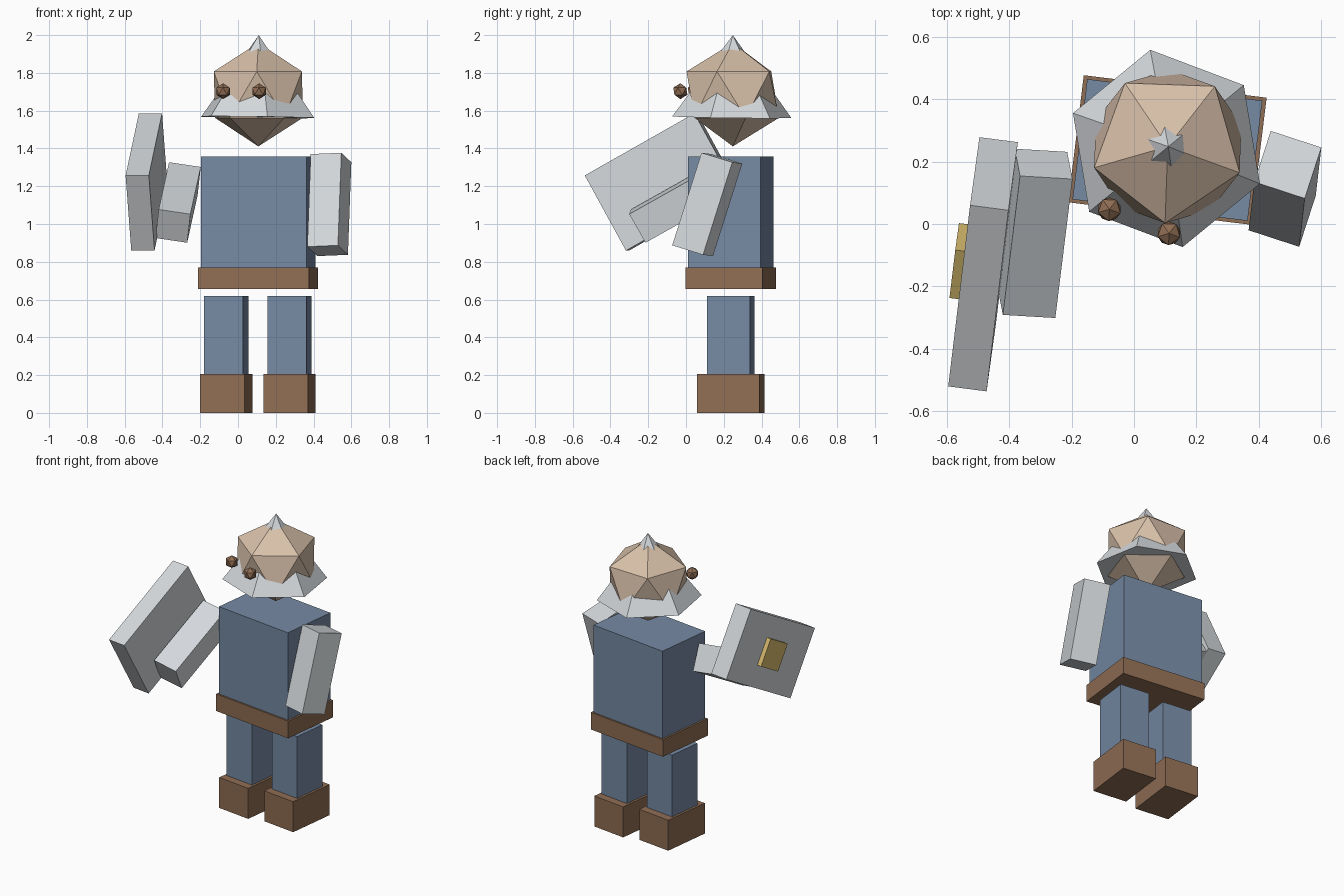
import bpy, bmesh
from math import radians
from mathutils import Matrix, Vector

cube = bpy.data.objects.get("Cube")
if cube:
    bpy.data.objects.remove(cube, do_unlink=True)


def material(name, r, g, b):
    m = bpy.data.materials.new(name)
    m.use_nodes = True
    m.diffuse_color = (r, g, b, 1)
    m.node_tree.nodes["Principled BSDF"].inputs["Base Color"].default_value = (r, g, b, 1)
    return m


blue = material("cloth blue", 0.18, 0.255, 0.37)
brown = material("leather brown", 0.28, 0.156, 0.089)
skin = material("skin tan", 0.69, 0.53, 0.40)
grey = material("steel grey", 0.66, 0.69, 0.715)
gold = material("gold", 0.68, 0.50, 0.155)

TURN = Matrix.Rotation(radians(-7), 4, "Z")


def finish(name, bm, mat):
    bmesh.ops.recalc_face_normals(bm, faces=bm.faces)
    mesh = bpy.data.meshes.new(name)
    bm.to_mesh(mesh)
    bm.free()
    mesh.materials.append(mat)
    obj = bpy.data.objects.new(name, mesh)
    bpy.context.collection.objects.link(obj)
    return obj


def block(name, mat, x, width, depth, bottom, top):
    """Upright box, turned with the body."""
    size = Matrix.Diagonal((width, depth, top - bottom, 1))
    bm = bmesh.new()
    bmesh.ops.create_cube(bm, size=1, matrix=TURN @ size)
    finish(name, bm, mat).location = (x, 0.237, (bottom + top) / 2)


def tilted_box(name, mat, corner, u, v, w):
    """Box spanned by three edges from one corner."""
    u, v, w = Vector(u), Vector(v), Vector(w)
    axes = Matrix((u, v, w)).transposed().to_4x4()
    bm = bmesh.new()
    bmesh.ops.create_cube(bm, size=1, matrix=axes)
    finish(name, bm, mat).location = Vector(corner) + (u + v + w) / 2


def ball(name, mat, centre, radius):
    bm = bmesh.new()
    bmesh.ops.create_icosphere(bm, subdivisions=1, radius=radius,
                               matrix=Matrix.Rotation(radians(-20), 4, "Z"))
    finish(name, bm, mat).location = centre


# Legs and shoes
for side, x in (("right", -0.062), ("left", 0.273)):
    block(side + "_shoe", brown, x, 0.237, 0.333, 0, 0.205)
    block(side + "_leg", blue, x, 0.207, 0.23, 0.2, 0.62)

# Body
block("belt", brown, 0.107, 0.59, 0.41, 0.655, 0.77)
block("torso", blue, 0.107, 0.565, 0.388, 0.76, 1.357)

# Arms
tilted_box("left_arm", grey, (0.385, 0.135, 1.37),
           (0.162, -0.053, 0.007), (0.053, 0.163, -0.05), (-0.018, -0.155, -0.49))
tilted_box("right_arm", grey, (-0.197, 0.144, 1.302),
           (-0.168, 0.01, 0.025), (-0.017, 0.087, -0.151), (-0.055, -0.445, -0.25))

# Shield with a square boss centred on its outer face
corner = Vector((-0.525, 0.06, 1.586))
across, back, long = Vector((0.123, -0.016, 0)), Vector((0.03, 0.218, -0.398)), Vector((-0.07, -0.58, -0.329))
tilted_box("shield", grey, corner, across, back, long)
boss_back, boss_long = back * 0.395, long * 0.265
boss = corner + (back + long - boss_back - boss_long) / 2 - across * 0.25
tilted_box("shield_boss", gold, boss, across * 0.3, boss_back, boss_long)

# Head and eyes
ball("head", skin, (0.108, 0.248, 1.685), 0.274)
ball("right_eye", brown, (-0.079, 0.047, 1.703), 0.042)
ball("left_eye", brown, (0.112, -0.03, 1.703), 0.042)

# Six-sided pointed helmet, pierced by the head
bm = bmesh.new()
bmesh.ops.create_cone(bm, cap_ends=True, segments=6, radius1=0.32, radius2=0, depth=0.435,
                      matrix=Matrix.Rotation(radians(9.3), 4, "Z"))
bmesh.ops.remove_doubles(bm, verts=bm.verts, dist=0.0001)
helmet = finish("helmet", bm, grey)
helmet.location = (0.107, 0.245, 1.7825)
helmet.rotation_euler = (radians(-0.8), radians(0.8), 0)
